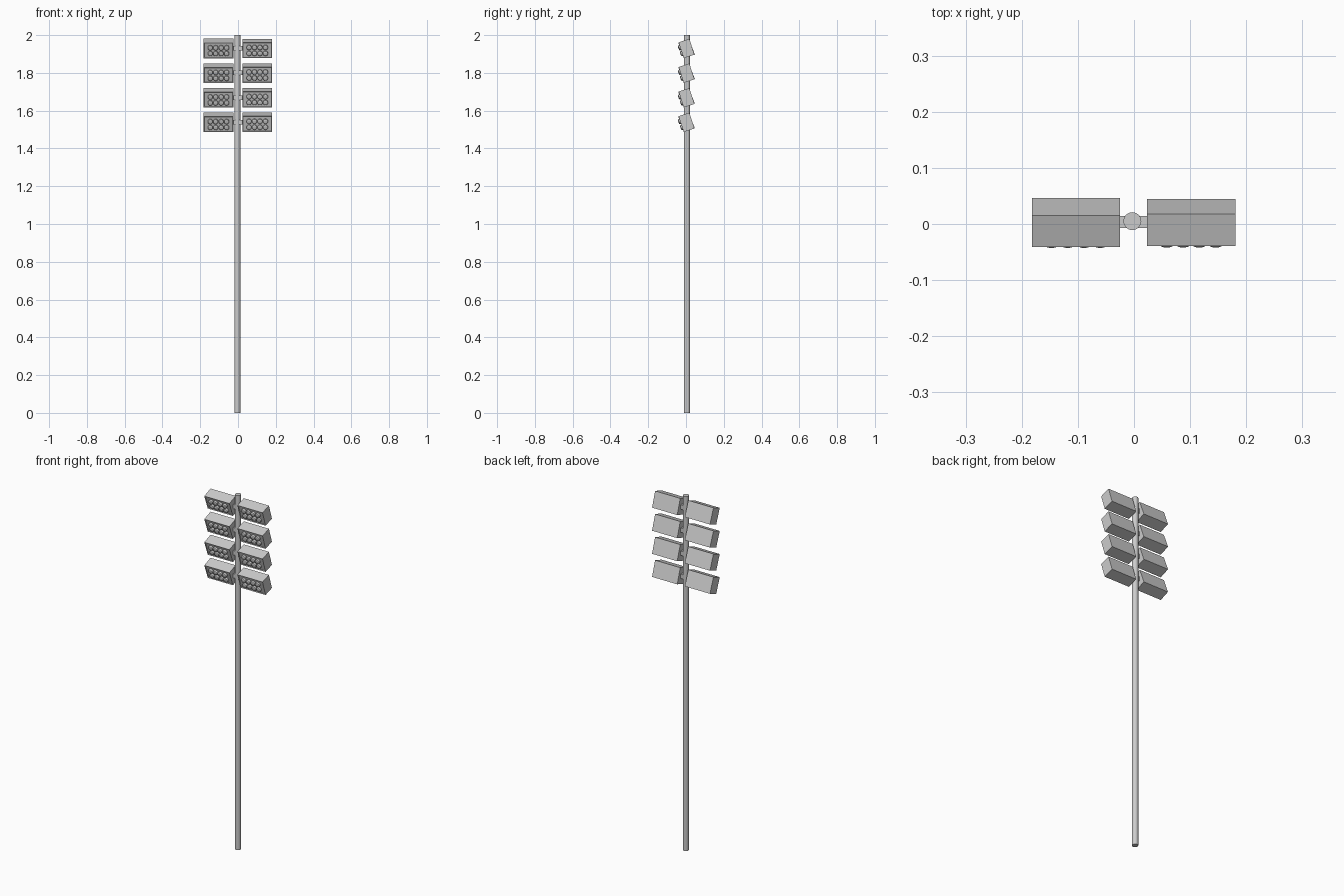
import bpy, bmesh, math
from mathutils import Matrix, Vector

if "Cube" in bpy.data.objects:
    bpy.data.objects.remove(bpy.data.objects["Cube"])

POLE_X, POLE_Y = -0.003, 0.005
W, D, H = 0.157, 0.060, 0.088          # floodlight housing size


def finish(bm, name, matrix=Matrix.Identity(4)):
    bmesh.ops.recalc_face_normals(bm, faces=bm.faces[:])
    me = bpy.data.meshes.new(name)
    bm.to_mesh(me)
    bm.free()
    ob = bpy.data.objects.new(name, me)
    bpy.context.collection.objects.link(ob)
    ob.matrix_world = matrix
    return ob


def add_box(bm, size, centre=(0, 0, 0)):
    m = Matrix.Translation(centre) @ Matrix.Diagonal((*size, 1))
    return bmesh.ops.create_cube(bm, size=1, matrix=m)


def housing(name, matrix):
    # tilted box with a thin rim around a shallow front recess
    bm = bmesh.new()
    add_box(bm, (W, D, H))
    bm.normal_update()
    front = [f for f in bm.faces if f.normal.y < -0.9]
    bmesh.ops.inset_region(bm, faces=front, thickness=0.005)
    bmesh.ops.translate(bm, verts=front[0].verts[:], vec=(0, 0.004, 0))
    finish(bm, name, matrix)


def lamps(name, matrix):
    # 4 x 2 round lamps: profile rings (radius, y), closed by a cap
    rings = [(0.013, 0.005), (0.013, -0.006), (0.0105, -0.0085), (0.006, -0.0095)]
    n = 16
    bm = bmesh.new()
    for i in range(4):
        for v in (0.016, -0.017):
            c = Vector(((i - 1.5) * 0.029, -D / 2, v))
            loops = [[bm.verts.new(c + Vector((r * math.cos(2 * math.pi * k / n), y,
                                               r * math.sin(2 * math.pi * k / n))))
                      for k in range(n)] for r, y in rings]
            for a, b in zip(loops, loops[1:]):
                for k in range(n):
                    bm.faces.new((a[k], a[(k + 1) % n], b[(k + 1) % n], b[k]))
            bm.faces.new(loops[-1])
            bm.faces.new(loops[0])
    finish(bm, name, matrix)


# pole
bm = bmesh.new()
bmesh.ops.create_cone(bm, cap_ends=True, segments=16, radius1=0.016, radius2=0.016,
                      depth=2, matrix=Matrix.Translation((POLE_X, POLE_Y, 1)))
pole = finish(bm, "pole")
bpy.context.view_layer.objects.active = pole
pole.select_set(True)
bpy.ops.object.shade_smooth_by_angle(angle=math.radians(35))

# four rows of paired floodlights with brackets
for row in range(4):
    z = 1.929 - 0.1303 * row
    for side, x, tilt in (("left", -0.1035, 21), ("right", 0.102, 18)):
        m = Matrix.Translation((x, 0.0028, z)) @ Matrix.Rotation(math.radians(tilt), 4, 'X')
        housing(f"{side}_housing_{row + 1}", m)
        lamps(f"{side}_lamps_{row + 1}", m)
    bm = bmesh.new()
    add_box(bm, (0.054, 0.022, 0.024), (-0.001, 0.0035, z + 0.001))
    finish(bm, f"bracket_{row + 1}")
